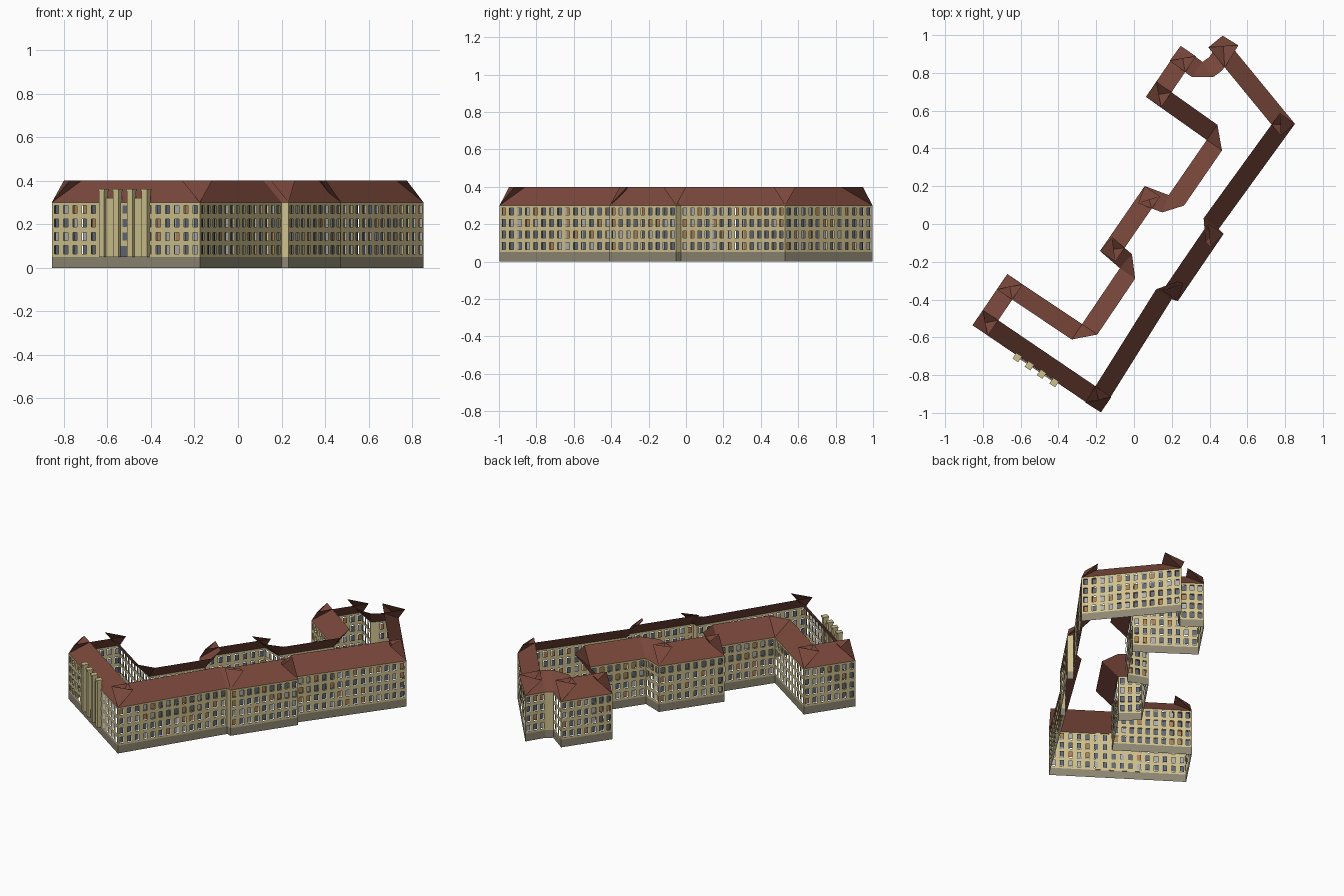
import bpy, bmesh, random
from mathutils import Vector

if "Cube" in bpy.data.objects:
    bpy.data.objects.remove(bpy.data.objects["Cube"])

random.seed(4)


def material(name, rgb):
    m = bpy.data.materials.new(name)
    m.diffuse_color = (*rgb, 1)
    m.use_nodes = True
    m.node_tree.nodes["Principled BSDF"].inputs["Base Color"].default_value = m.diffuse_color
    return m


PLASTER = material("cream plaster", (0.62, 0.53, 0.27))
STONE = material("grey stone", (0.27, 0.24, 0.17))
ROOF = material("red roof tile", (0.195, 0.064, 0.044))
GLASS = material("blue grey glass", (0.12, 0.14, 0.18))
PALE = material("pale curtain", (0.42, 0.42, 0.42))
AMBER = material("amber blind", (0.42, 0.22, 0.09))

BASE, EAVE, RIDGE, INSET = 0.05, 0.30, 0.40, 0.098
ROWS = (0.083, 0.144, 0.206, 0.268)          # window centre heights
WIN_W, WIN_H, RECESS = 0.024, 0.038, 0.008

# Footprint, clockwise seen from above
PLAN = [Vector((x + 0.002, y - 0.003, 0)) for x, y in (
    (-0.857, -0.533), (-0.673, -0.262), (-0.277, -0.527), (-0.077, -0.231),
    (-0.182, -0.140), (0.055, 0.204), (0.182, 0.156), (0.383, 0.448),
    (0.061, 0.676), (0.245, 0.946), (0.361, 0.861), (0.398, 0.888),
    (0.467, 1.000), (0.850, 0.533), (0.446, -0.024), (0.472, -0.050),
    (0.230, -0.405), (0.198, -0.395), (-0.177, -0.994))]
UP = Vector((0, 0, 1))


class Part:
    """Collects faces for one object."""

    def __init__(self, name, *mats):
        self.name, self.mats, self.bm = name, mats, bmesh.new()

    def face(self, pts, mat=0):
        f = self.bm.faces.new([self.bm.verts.new(p) for p in pts])
        f.material_index = mat

    def panel(self, wall, u0, u1, z0, z1, out=0.0, mat=0):
        p = [wall.at(u, z, out) for u, z in ((u1, z0), (u0, z0), (u0, z1), (u1, z1))]
        self.face(p, mat)

    def box(self, wall, u0, u1, z0, z1, o0, o1, mat=0):
        v = [wall.at(u, z, o) for o in (o0, o1) for u, z in
             ((u1, z0), (u0, z0), (u0, z1), (u1, z1))]
        for q in ((3, 2, 1, 0), (4, 5, 6, 7), (0, 1, 5, 4), (1, 2, 6, 5), (2, 3, 7, 6), (3, 0, 4, 7)):
            self.face([v[i] for i in q], mat)

    def finish(self):
        bmesh.ops.remove_doubles(self.bm, verts=self.bm.verts, dist=1e-5)
        me = bpy.data.meshes.new(self.name)
        self.bm.to_mesh(me)
        self.bm.free()
        for m in self.mats:
            me.materials.append(m)
        bpy.context.collection.objects.link(bpy.data.objects.new(self.name, me))


class Wall:
    """Local frame of one footprint edge: along, up, outward."""

    def __init__(self, a, b):
        self.a, self.b, self.length = a, b, (b - a).length
        self.d = (b - a).normalized()
        self.out = Vector((-self.d.y, self.d.x, 0))

    def at(self, u, z, out=0.0):
        return self.a + self.d * u + self.out * out + UP * z


walls = [Wall(p, PLAN[(i + 1) % len(PLAN)]) for i, p in enumerate(PLAN)]
front = walls[-1]
PILLARS = [front.length - s for s in (0.292, 0.370, 0.448, 0.528)]

plinth = Part("plinth", STONE)
facade = Part("facade_walls", PLASTER)
panes = Part("window_panes", GLASS, PALE, AMBER)
roof = Part("roof", ROOF)

for w in walls:
    plinth.panel(w, 0, w.length, 0, BASE)
    # Window columns
    n = round(w.length / 0.050) if w.length > 0.06 else 0
    u = 0.0
    for i in range(n):
        c = (i + 0.5) * w.length / n
        l, r = c - WIN_W / 2, c + WIN_W / 2
        facade.panel(w, u, l, BASE, EAVE)
        z = BASE
        for zc in ROWS:
            lo, hi = zc - WIN_H / 2, zc + WIN_H / 2
            facade.panel(w, l, r, z, lo)
            # Recessed pane in the opening
            mat = random.choices((0, 1, 2), (6, 2, 1.3))[0]
            panes.panel(w, l, r, lo, hi, -RECESS, mat)
            z = hi
        facade.panel(w, l, r, z, EAVE)
        u = r
    facade.panel(w, u, w.length, BASE, EAVE)
    # Roof slope: one unmitred strip per wall
    roof.face([w.at(0, EAVE), w.at(0, RIDGE, -INSET),
               w.at(w.length, RIDGE, -INSET), w.at(w.length, EAVE)])

# Roof corner triangles joining neighbouring strips
for i, w in enumerate(walls):
    prev = walls[i - 1]
    p, q, r = w.at(0, EAVE), prev.at(prev.length, RIDGE, -INSET), w.at(0, RIDGE, -INSET)
    if (q - p).cross(r - p).z < 0:
        q, r = r, q
    roof.face([p, q, r])

for part in (plinth, facade, panes, roof):
    part.finish()

# Entrance: four tall pillars with caps
pillars = Part("entrance_pillars", PLASTER)
for c in PILLARS:
    pillars.box(front, c - 0.015, c + 0.015, BASE, 0.352, -0.006, 0.024)
    pillars.box(front, c - 0.018, c + 0.018, 0.352, 0.362, -0.010, 0.027)
pillars.finish()

# Entrance infill between the pillars
infill = Part("entrance_infill", PLASTER)
for a, b in ((1, 0), (3, 2)):
    infill.box(front, PILLARS[a], PILLARS[b], BASE, 0.32, 0.001, 0.008)
infill.box(front, PILLARS[2], PILLARS[1], BASE, EAVE, 0.001, 0.004)
infill.finish()

# Door and the windows stacked above it
door = Part("entrance_door", GLASS, PLASTER)
mid = (PILLARS[1] + PILLARS[2]) / 2
door.box(front, mid - 0.022, mid + 0.022, BASE, 0.10, 0.004, 0.007)
for zc in ROWS[1:]:
    door.box(front, mid - 0.012, mid + 0.012, zc - 0.019, zc + 0.019, 0.004, 0.006)
door.finish()
